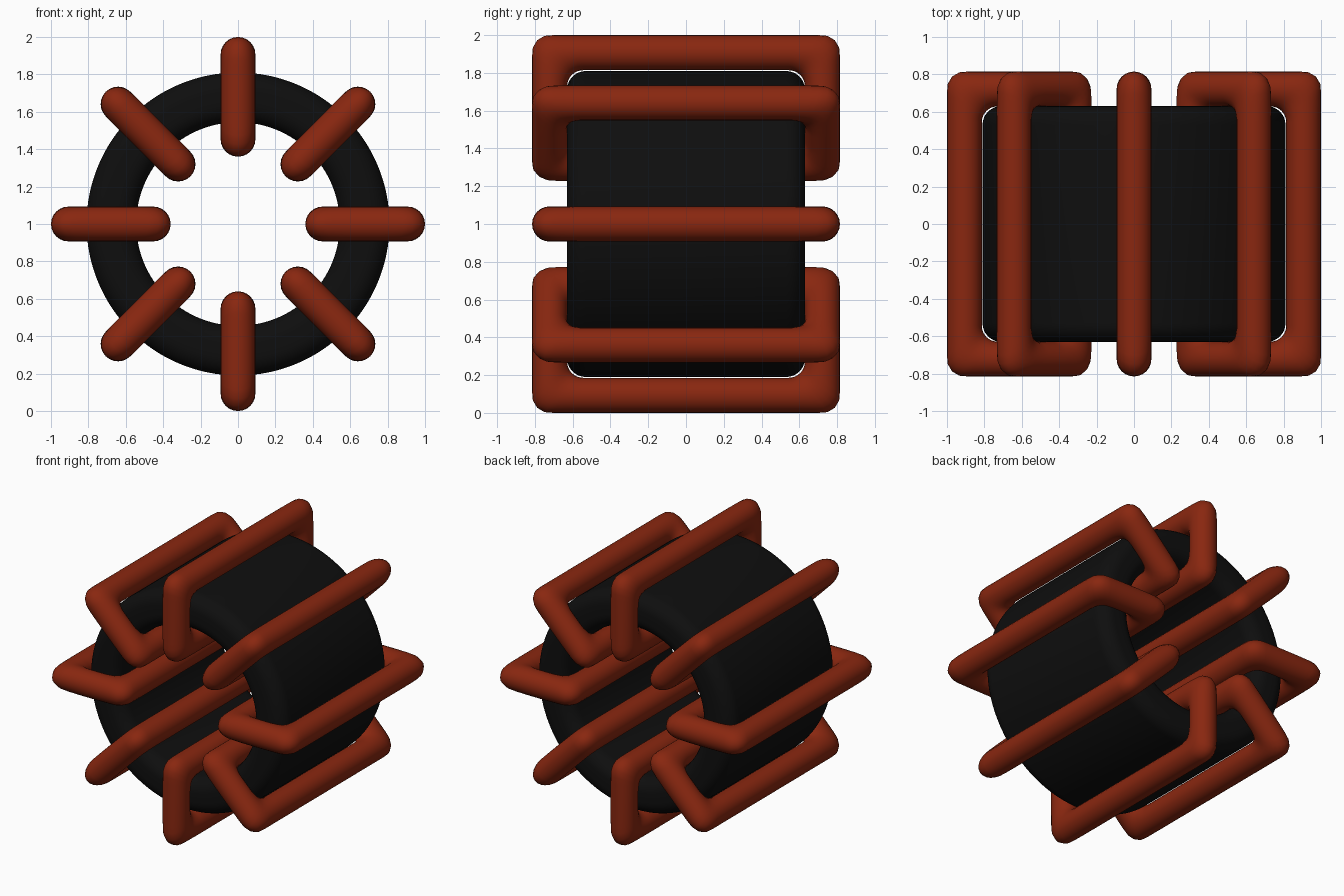
import bpy, bmesh
from math import sin, cos, pi, sqrt
from mathutils import Vector

cube = bpy.data.objects.get("Cube")
if cube:
    bpy.data.objects.remove(cube)

CENTRE = Vector((0, 0, 1))
WIRE = 0.093            # wire radius
FILLET = 0.085          # inside radius of each bend
BEND = WIRE + FILLET    # bend centre offset from the wire centreline
MID_R, HALF_R, HALF_Y = 0.68, 0.227, 0.722   # centreline of one winding


def material(name, rgb, rough):
    m = bpy.data.materials.new(name)
    m.use_nodes = True
    m.diffuse_color = (*rgb, 1)
    bsdf = m.node_tree.nodes["Principled BSDF"]
    bsdf.inputs["Base Color"].default_value = (*rgb, 1)
    bsdf.inputs["Roughness"].default_value = rough
    return m


def closed_grid(name, rings, mat):
    """Skin a closed series of closed rings of points."""
    bm = bmesh.new()
    rows = [[bm.verts.new(p) for p in ring] for ring in rings]
    n, k = len(rows), len(rows[0])
    for i in range(n):
        a, b = rows[i], rows[(i + 1) % n]
        for j in range(k):
            bm.faces.new((a[j], a[(j + 1) % k], b[(j + 1) % k], b[j])).smooth = True
    bmesh.ops.recalc_face_normals(bm, faces=bm.faces)
    mesh = bpy.data.meshes.new(name)
    bm.to_mesh(mesh)
    bm.free()
    mesh.materials.append(mat)
    obj = bpy.data.objects.new(name, mesh)
    bpy.context.collection.objects.link(obj)
    return obj


def axes(angle):
    """Radial and tangential directions around the core axis."""
    return Vector((cos(angle), 0, sin(angle))), Vector((-sin(angle), 0, cos(angle)))


def rounded_corners(half_u, half_v, radius, steps):
    """Yield bend centre and outward direction around a rounded rectangle."""
    for q, (su, sv) in enumerate(((1, 1), (-1, 1), (-1, -1), (1, -1))):
        for s in range(steps + 1):
            t = pi / 2 * s / steps
            a = q * pi / 2 + t
            yield su * (half_u - radius), sv * (half_v - radius), cos(a), sin(a), t


def outer_reach(t):
    """Distance from bend centre to the tight outer side of the bend."""
    c, s = max(cos(t), sin(t)), min(cos(t), sin(t))
    if BEND - (BEND + WIRE) * s / c >= 0:
        return (BEND + WIRE) / c
    b = BEND * (c + s)
    return b + sqrt(max(0, b * b - 2 * BEND ** 2 + WIRE ** 2))


black = material("core black", (0.0045, 0.0045, 0.0045), 0.6)
rust = material("wire rust red", (0.25, 0.02, 0.005), 0.5)

# Ring core: rounded rectangular section turned about the y axis
section = [(0.677 + u + 0.1 * du, v + 0.1 * dv)
           for u, v, du, dv, t in rounded_corners(0.133, 0.63, 0.1, 8)]
core_rings = []
for i in range(128):
    radial, _ = axes(2 * pi * i / 128)
    core_rings.append([CENTRE + radial * r + Vector((0, y, 0)) for r, y in section])
closed_grid("ring_core", core_rings, black)

# Eight closed wire windings around the core
for i in range(8):
    radial, tangent = axes(i * pi / 4)
    rings = []
    for u, v, du, dv, t in rounded_corners(HALF_R, HALF_Y, BEND, 12):
        reach = outer_reach(t)
        mid, half = (reach + FILLET) / 2, (reach - FILLET) / 2
        ring = []
        for j in range(24):
            phi = 2 * pi * j / 24
            d = mid + half * cos(phi)
            ring.append(CENTRE + radial * (MID_R + u + du * d)
                        + Vector((0, v + dv * d, 0)) + tangent * WIRE * sin(phi))
        rings.append(ring)
    closed_grid(f"wire_winding_{i + 1}", rings, rust)
